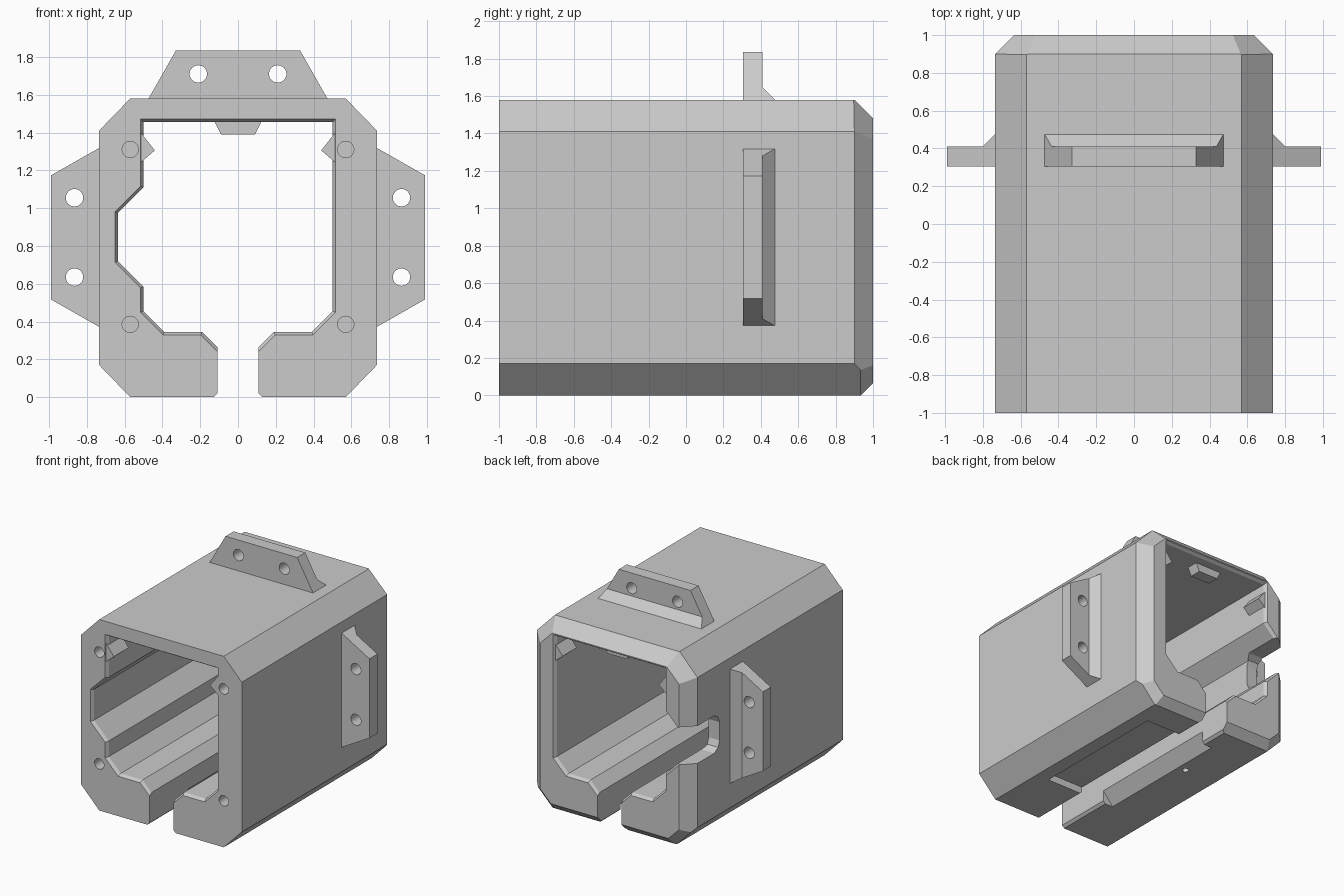
import bpy, bmesh, math
from mathutils import Vector, Matrix

cube = bpy.data.objects.get("Cube")
if cube:
    bpy.data.objects.remove(cube, do_unlink=True)

grey = bpy.data.materials.new("plain_grey")
grey.use_nodes = True
grey.diffuse_color = (0.6, 0.6, 0.6, 1)
grey.node_tree.nodes["Principled BSDF"].inputs["Base Color"].default_value = (0.6, 0.6, 0.6, 1)


def finish(name, bm):
    bmesh.ops.recalc_face_normals(bm, faces=bm.faces)
    mesh = bpy.data.meshes.new(name)
    bm.to_mesh(mesh)
    bm.free()
    mesh.materials.append(grey)
    obj = bpy.data.objects.new(name, mesh)
    bpy.context.collection.objects.link(obj)
    return obj


def loft(rings):
    """Closed solid through matching rings of points."""
    bm = bmesh.new()
    loops = [[bm.verts.new(p) for p in ring] for ring in rings]
    n = len(loops[0])
    for a, b in zip(loops, loops[1:]):
        for i in range(n):
            j = (i + 1) % n
            bm.faces.new((a[i], a[j], b[j], b[i]))
    bm.faces.new(loops[0])
    bm.faces.new(loops[-1])
    bmesh.ops.recalc_face_normals(bm, faces=bm.faces)
    return bm


def prism(pts, y0, y1):
    return loft([[(x, y, z) for x, z in pts] for y in (y0, y1)])


def trim(bm, point, normal):
    """Slice a convex solid and cap the cut."""
    geom = bm.verts[:] + bm.edges[:] + bm.faces[:]
    bmesh.ops.bisect_plane(bm, geom=geom, plane_co=point, plane_no=normal, clear_outer=True)
    bmesh.ops.holes_fill(bm, edges=[e for e in bm.edges if e.is_boundary], sides=0)


def rod(radius, centre, depth, turn="y"):
    bm = bmesh.new()
    bmesh.ops.create_cone(bm, cap_ends=True, segments=32, radius1=radius, radius2=radius, depth=depth)
    rot = Matrix.Rotation(math.pi / 2, 4, "X") if turn == "y" else Matrix()
    bmesh.ops.transform(bm, matrix=Matrix.Translation(centre) @ rot, verts=bm.verts)
    return bm


def boolean(obj, bm, operation="DIFFERENCE"):
    other = finish("helper", bm)
    other.hide_render = True
    mod = obj.modifiers.new("cut", "BOOLEAN")
    mod.operation, mod.solver, mod.object = operation, "EXACT", other
    bpy.context.view_layer.objects.active = obj
    bpy.ops.object.modifier_apply(modifier=mod.name)
    bpy.data.objects.remove(other, do_unlink=True)


def grow(pts, d):
    """Mitred outward offset of a clockwise outline."""
    out = []
    for i, p in enumerate(pts):
        p = Vector(p)
        e1 = (p - Vector(pts[i - 1])).normalized()
        e2 = (Vector(pts[(i + 1) % len(pts)]) - p).normalized()
        n1, n2 = Vector((-e1.y, e1.x)), Vector((-e2.y, e2.x))
        out.append(p + (n1 + n2) * d / (1 + n1.dot(n2)))
    return out


# Outer shell: eight-sided prism with a chamfered back rim
half = [(0.57, 0), (0.735, 0.17), (0.735, 1.41), (0.57, 1.58)]
shell = prism(half + [(-x, z) for x, z in reversed(half)], -1, 1)
s = math.sqrt(0.5)
trim(shell, (0, 0.9, 1.58), (0, 1, 1))
trim(shell, (0, 0.935, 0), (0, 1, -1))
for side in (1, -1):
    trim(shell, (side * 0.735, 0.9, 1), (side, 1, 0))
    trim(shell, (side * 0.735, 0.9, 1.41), (side * s, 1, s))
    trim(shell, (side * 0.735, 0.935, 0.17), (side * s, 1, -s))
housing = finish("housing", shell)

# Cavity, flared at both ends, with a groove in the right wall
cavity = [(-0.5, 1.455), (0.5, 1.455), (0.5, 0.455), (0.39, 0.345), (0.19, 0.345), (0.105, 0.26),
          (-0.105, 0.26), (-0.19, 0.345), (-0.39, 0.345), (-0.5, 0.455), (-0.5, 0.585),
          (-0.635, 0.72), (-0.635, 0.975), (-0.5, 1.11)]
stations = [(-1.01, 0.022), (-0.975, 0), (0.975, 0), (1.01, 0.022)]
boolean(housing, loft([[(p[0], y, p[1]) for p in grow(cavity, d)] for y, d in stations]))

# Floor slot with eased lower corners
boolean(housing, prism([(-0.14, -0.01), (-0.108, 0.02), (-0.108, 0.3),
                        (0.108, 0.3), (0.108, 0.02), (0.14, -0.01)], -1.1, 1.1))

# Underside: sloped relief on one lip, shallow pocket on the other
boolean(housing, prism([(-0.21, -0.01), (-0.09, 0.13), (-0.09, -0.01)], -0.5, 0.7))
boolean(housing, prism([(0.09, -0.01), (0.09, 0.06), (0.45, 0.06), (0.45, -0.01)], -0.5, 0.7))
boolean(housing, rod(0.025, (-0.27, 0.3, 0), 0.4, "z"))

# Side slot, open at the back of the right wall
notch = [(0.61, 0.78), (0.61, 0.93), (0.63, 0.98), (0.68, 1.01),
         (1.1, 1.01), (1.1, 0.7), (0.68, 0.7), (0.63, 0.73)]
boolean(housing, loft([[(x, y, z) for y, z in notch] for x in (-0.8, -0.45)]))

# Blind screw holes in the front
for x in (-0.57, 0.57):
    for z in (0.385, 1.31):
        boolean(housing, rod(0.043, (x, -0.95, z), 0.5))

# Screw bosses in the upper corners at each end
for side, word in ((1, "left"), (-1, "right")):
    for y0, y1, end in ((-0.995, -0.8, "front"), (0.8, 0.985, "back")):
        pts = [(0.522, 1.41), (0.44, 1.305), (0.522, 1.235)]
        finish(f"{end}_{word}_boss", prism([(side * x, z) for x, z in pts], y0, y1))

# Stop under the ceiling
finish("ceiling_stop", prism([(-0.13, 1.47), (-0.09, 1.39), (0.09, 1.39), (0.13, 1.47)], 0.8, 0.9))


# Mounting tabs with a sloped foot behind
def tab(name, x, z, angle):
    slope = 0.145 / 0.255
    def outline(h):
        w = 0.473 - slope * h
        return [(-0.473, 0), (0.473, 0), (w, h), (-w, h)]
    obj = finish(name, prism(outline(0.255), 0.305, 0.41))
    for hx in (-0.21, 0.21):
        boolean(obj, rod(0.046, (hx, 0.36, 0.13), 0.4))
    foot = prism(outline(0.07), 0.41, 0.49)
    trim(foot, (0, 0.475, 0), (0, 1, 1))
    foot_obj = finish(name + "_foot", foot)
    for o in (obj, foot_obj):
        o.matrix_world = Matrix.Translation((x, 0, z)) @ Matrix.Rotation(angle, 4, "Y")


tab("top_tab", 0, 1.58, 0)
tab("left_tab", 0.735, 0.845, math.pi / 2)
tab("right_tab", -0.735, 0.845, -math.pi / 2)
